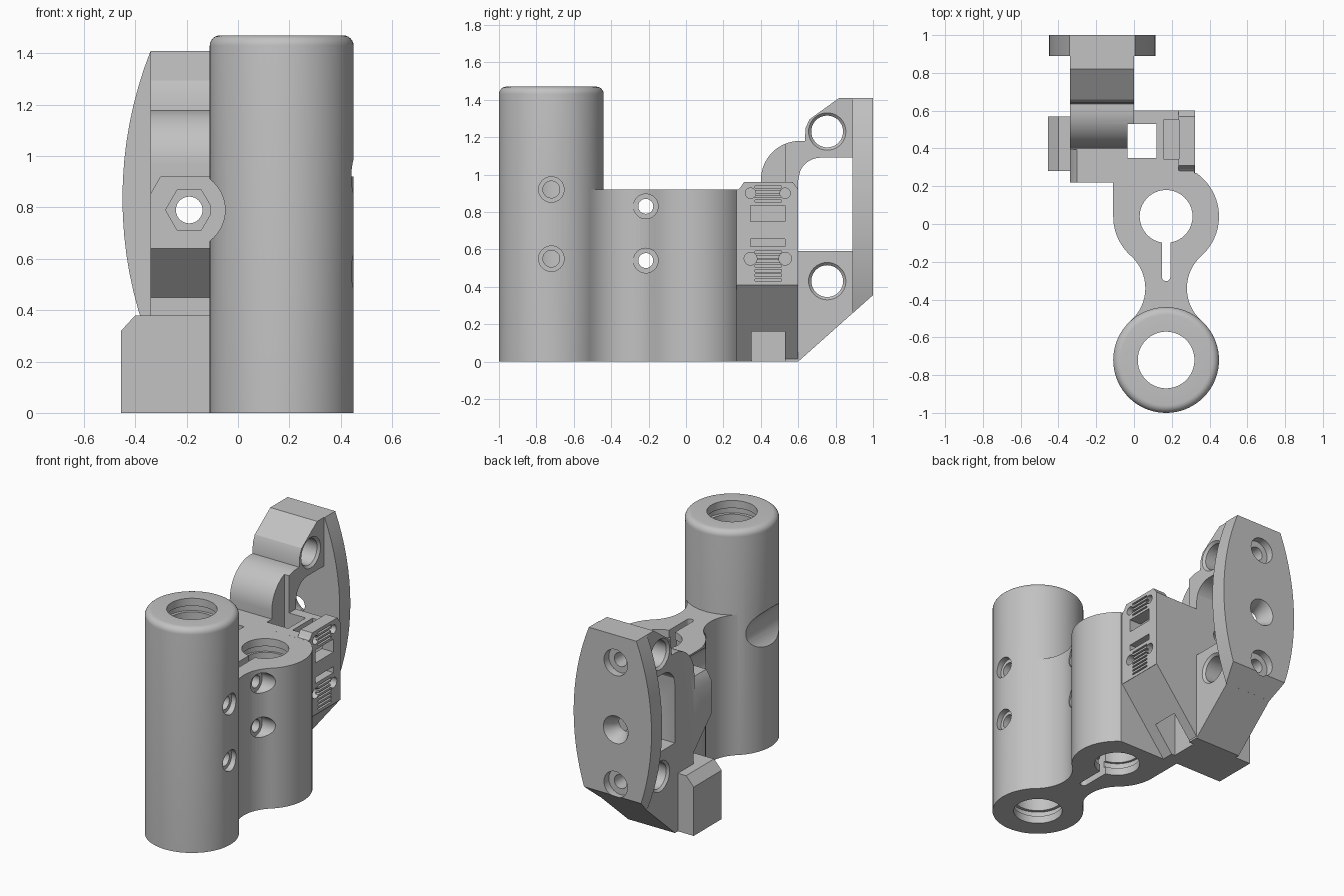
import bpy, bmesh, math

if "Cube" in bpy.data.objects:
    bpy.data.objects.remove(bpy.data.objects["Cube"], do_unlink=True)

grey = bpy.data.materials.new("plain grey")
grey.use_nodes = True
grey.diffuse_color = (0.54, 0.54, 0.54, 1)
grey.node_tree.nodes["Principled BSDF"].inputs["Base Color"].default_value = grey.diffuse_color


def finish(name, bm):
    bmesh.ops.recalc_face_normals(bm, faces=bm.faces)
    if bm.calc_volume(signed=True) < 0:
        bmesh.ops.reverse_faces(bm, faces=bm.faces)
    mesh = bpy.data.meshes.new(name)
    bm.to_mesh(mesh)
    bm.free()
    mesh.materials.append(grey)
    ob = bpy.data.objects.new(name, mesh)
    bpy.context.scene.collection.objects.link(ob)
    return ob


def arc(cx, cy, r, start, end, n=16):
    angles = [math.radians(start + (end - start) * i / n) for i in range(n + 1)]
    return [(cx + r * math.cos(t), cy + r * math.sin(t)) for t in angles]


def rect(u0, u1, v0, v1):
    return [(u0, v0), (u1, v0), (u1, v1), (u0, v1)]


def loft(name, axis, sections):
    """Bridge a stack of (position, outline) sections along an axis."""
    place = {"x": lambda u, v, w: (w, u, v),
             "y": lambda u, v, w: (u, w, v),
             "z": lambda u, v, w: (u, v, w)}[axis]
    bm = bmesh.new()
    rings = [[bm.verts.new(place(u, v, w)) for u, v in pts] for w, pts in sections]
    bm.faces.new(rings[0])
    bm.faces.new(rings[-1])
    for low, high in zip(rings, rings[1:]):
        for i in range(len(low)):
            bm.faces.new((low[i - 1], low[i], high[i], high[i - 1]))
    return finish(name, bm)


def prism(name, pts, axis, a, b):
    return loft(name, axis, [(a, pts), (b, pts)])


def rod(axis, u, v, *stations, name="cutter"):
    """Stepped round bar through (position, radius) stations."""
    return loft(name, axis, [(w, arc(u, v, r, 0, 351, 39)) for w, r in stations])


def carve(ob, cutters):
    for c in cutters:
        mod = ob.modifiers.new("cut", "BOOLEAN")
        mod.operation, mod.solver, mod.object = "DIFFERENCE", "EXACT", c
    bpy.context.view_layer.update()
    graph = bpy.context.evaluated_depsgraph_get()
    mesh = bpy.data.meshes.new_from_object(ob.evaluated_get(graph))
    ob.modifiers.clear()
    ob.data = mesh


CX, TUBE_Y, CLAMP_Y, R = 0.17, -0.72, 0.04, 0.28
BOLT_X, BOLT_Z = -0.19, 0.79

# Tall tube, lathed with rounded top and retaining grooves in the bore
profile = [(0.15, 0), (R, 0)] + arc(R - 0.04, 1.43, 0.04, 0, 90, 6)
profile += [(0.15, 1.47), (0.15, 1.42), (0.17, 1.42), (0.17, 1.38), (0.15, 1.38),
            (0.15, 0.09), (0.17, 0.09), (0.17, 0.05), (0.15, 0.05)]
bm = bmesh.new()
ring = [bm.verts.new((CX + r, TUBE_Y, z)) for r, z in profile]
edges = [bm.edges.new((ring[i - 1], ring[i])) for i in range(len(ring))]
bmesh.ops.spin(bm, geom=ring + edges, cent=(CX, TUBE_Y, 0), axis=(0, 0, 1),
               angle=math.tau, steps=72, use_merge=True)
bmesh.ops.remove_doubles(bm, verts=bm.verts, dist=1e-5)
tube = finish("tall_tube", bm)

# Clamp body: round end flowing through a concave waist into the tube
neck = math.degrees(math.atan2(0.38, 0.34))
waist_y = (TUBE_Y + CLAMP_Y) / 2
outline = arc(CX, CLAMP_Y, R, 55, -neck, 28)
outline += arc(CX + 0.34, waist_y, 0.23, 180 - neck, 180 + neck)[1:]
outline += arc(CX - 0.34, waist_y, 0.23, -neck, neck)
outline += arc(CX, CLAMP_Y, R, 180 + neck, 180, 12)[1:]
outline += [(-0.11, 0.3), (-0.02, 0.3), (-0.02, 0.27)]
clamp = prism("clamp_body", outline, "z", 0, 0.92)

# Switch block with sloped underside, and its raised outer wall
block = prism("switch_block", [(-0.11, 0), (-0.01, 0), (0.32, 0.41), (0.32, 0.92), (-0.11, 0.92)],
              "y", 0.27, 0.6)
wall = prism("switch_wall", [(0.27, 0.41), (0.27, 0.9), (0.31, 0.96), (0.57, 0.96),
                             (0.6, 0.92), (0.6, 0.41)], "x", 0.235, 0.322)
ears = [rod("x", 0.335, z, (0.24, 0.075), (0.32, 0.075), name="switch_ear")
        for z in (0.55, 0.87)]

# Arm: front nut block, lower strut and upper hook around an open window
arm_front = prism("arm_front", [(0.6, 0), (0.41, 0), (0.41, 0.45), (0.22, 0.64),
                                (0.22, 0.92), (0.4, 0.92)]
                  + arc(0.61, 0.97, 0.21, 180, 90) + [(0.61, 1.018), (0.6, 0.97)], "x", -0.34, 0)
arm_lower = prism("arm_lower", [(0.6, 0), (0.6, 0.59), (0.95, 0.59), (0.95, 0.311)],
                  "x", -0.34, 0)
arm_hook = prism("arm_hook", [(0.61, 1.18), (0.635, 1.18), (0.64, 1.25), (0.66, 1.295),
                              (0.82, 1.41), (0.95, 1.41), (0.95, 1.09)]
                 + arc(0.72, 0.97, 0.12, 90, 156, 10), "x", -0.34, 0)

# Back plate with bowed sides
half = math.degrees(math.asin(0.575 / 1.56))
plate = prism("back_plate", arc(0.115 - 1.56, 0.835, 1.56, -half, half)
              + arc(-0.45 + 1.56, 0.835, 1.56, 180 - half, 180 + half), "y", 0.89, 1)

# Side foot
foot = prism("side_foot", [(-0.455, 0), (-0.1, 0), (-0.1, 0.38), (-0.4, 0.38), (-0.455, 0.32)],
             "y", 0.28, 0.57)

# Tool clearance scallop, tube set-screw holes
scallop = rod("y", -0.2, BOLT_Z, (-1.1, 0.15), (0.22, 0.15))
tube_cuts = [scallop] + [rod("x", TUBE_Y, z, (0.2, 0.045), (0.41, 0.045), (0.41, 0.068), (0.6, 0.068))
                         for z in (0.55, 0.92)]

# Clamp bore with grooves, slit and cross-bolt holes
slit = [(CX + 0.0225, CLAMP_Y)] + arc(CX, -0.28, 0.0225, 0, -180, 8) + [(CX - 0.0225, CLAMP_Y)]
bore = rod("z", CX, CLAMP_Y, (-0.1, 0.14), (0.05, 0.14), (0.05, 0.155), (0.09, 0.155), (0.09, 0.14),
           (0.83, 0.14), (0.83, 0.155), (0.87, 0.155), (0.87, 0.14), (1.1, 0.14))
clamp_cuts = [scallop, bore, prism("cutter", slit, "z", -0.1, 1.1)]
clamp_cuts += [rod("x", -0.215, z, (-0.3, 0.066), (0.06, 0.066), (0.06, 0.04),
                   (0.28, 0.04), (0.28, 0.066), (0.7, 0.066)) for z in (0.54, 0.83)]

# Square shaft shared by the arm and switch block, and the main bolt
shaft = prism("cutter", rect(-0.035, 0.12, 0.35, 0.53), "z", -0.1, 1.5)
bolt = rod("y", BOLT_X, BOLT_Z, (0.1, 0.052), (0.93, 0.052), (1.01, 0.095))
channel = prism("cutter", rect(0.155, 0.237, 0.345, 0.55), "z", 0.5, 1.1)

# Switch face windows, cooling grooves and pin holes
face_cuts = [prism("cutter", rect(0.345, 0.53, z0, z1), "x", 0.16, 0.4)
             for z0, z1 in ((0.615, 0.655), (0.75, 0.835))]
for start, count in ((0.43, 7), (0.852, 4)):
    for i in range(count):
        z = start + i * 0.025
        face_cuts.append(prism("cutter", rect(0.37, 0.51, z, z + 0.012), "x", 0.3, 0.4))
for y in (0.345, 0.53):
    face_cuts += [rod("x", y, z, (0.26, r), (0.4, r)) for z, r in ((0.55, 0.034), (0.9, 0.028))]

# Hex nut pocket and edge chamfer on the nut block
nut = arc(BOLT_X, BOLT_Z, 0.092, 0, 300, 5)
front_cuts = [shaft, bolt, prism("cutter", nut, "y", 0.05, 0.3),
              prism("cutter", [(-0.36, 0.82), (-0.36, 0.95), (-0.285, 0.95)], "y", 0.15, 0.395)]

# Cross holes in the arm, counterbored plate screws and the plate's sloped end
plate_cuts = [bolt, prism("cutter", [(0.8, 0.1775), (1.1, 0.444), (1.1, 0), (0.8, 0)], "x", -1, 1)]
jobs = []
for part, z in ((arm_lower, 0.43), (arm_hook, 1.23)):
    cross = rod("x", 0.755, z, (-0.36, 0.12), (-0.325, 0.085), (-0.015, 0.085), (0.02, 0.12))
    screw = rod("y", BOLT_X, z, (0.75, 0.045), (0.95, 0.045), (0.95, 0.085), (1.1, 0.085))
    jobs.append((part, [cross, screw]))
    plate_cuts.append(screw)

jobs += [(tube, tube_cuts), (clamp, clamp_cuts), (block, [shaft, channel] + face_cuts),
         (wall, [channel] + face_cuts), (arm_front, front_cuts), (plate, plate_cuts), (foot, [])]
jobs += [(ear, face_cuts) for ear in ears]
for ob, cuts in jobs:
    carve(ob, cuts)

# Remove the cutters, then smooth the round surfaces
for ob in [o for o in bpy.data.objects if o.name.startswith("cutter")]:
    bpy.data.objects.remove(ob, do_unlink=True)
bpy.ops.object.select_all(action="DESELECT")
for ob, _ in jobs:
    ob.select_set(True)
    bpy.context.view_layer.objects.active = ob
bpy.ops.object.shade_smooth_by_angle(angle=math.radians(30))
